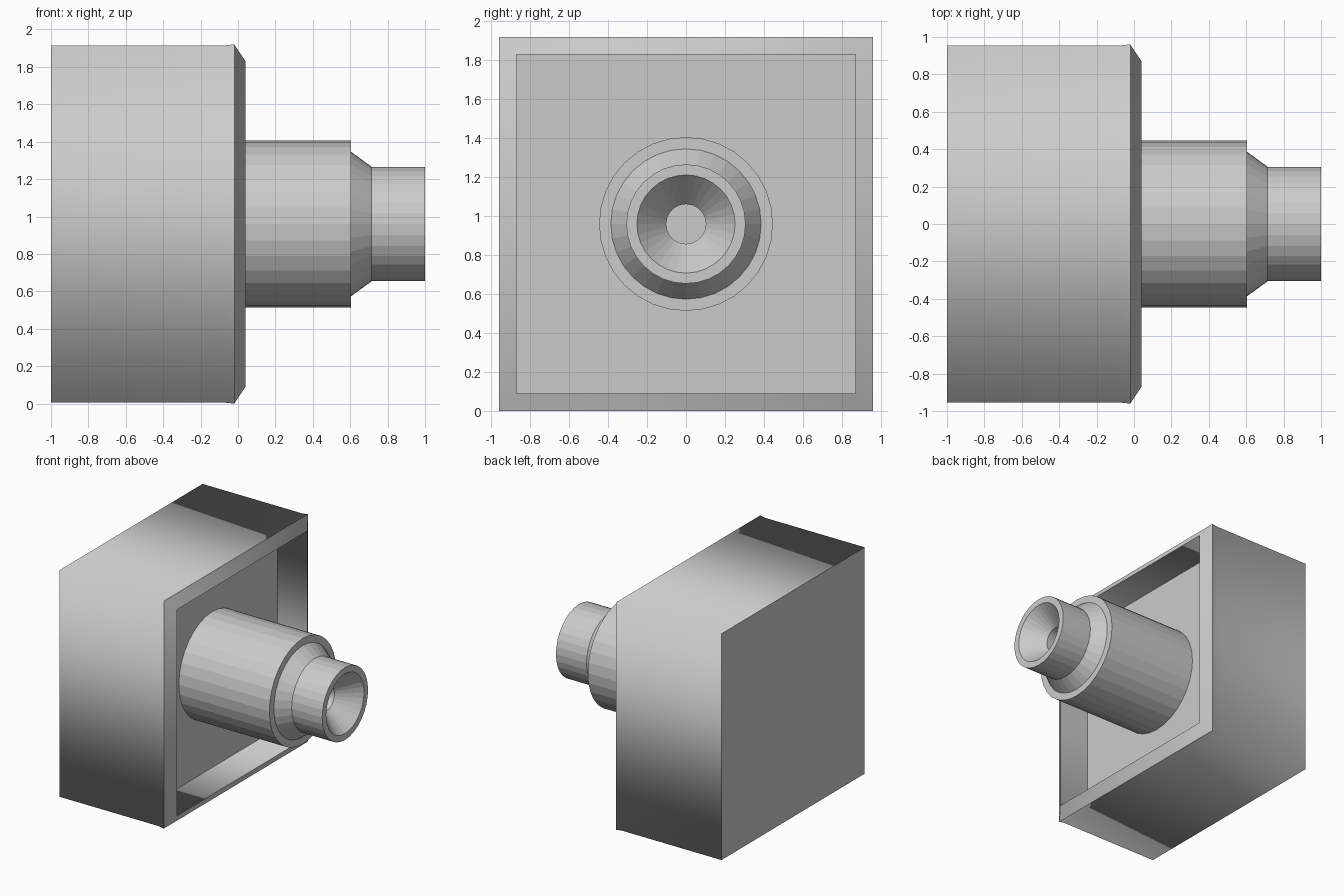
import bpy, bmesh
from math import sin, cos, pi, sqrt

if "Cube" in bpy.data.objects:
    bpy.data.objects.remove(bpy.data.objects["Cube"])

CENTRE_Z = 0.96


def lathe(name, profile, sides, turn=0.0, scale=1.0, smooth=False):
    """Sweep (x, radius) points around the x axis and cap both ends."""
    bm = bmesh.new()
    rings = []
    for x, r in profile:
        rings.append([bm.verts.new((x,
                                    r * scale * cos(turn + 2 * pi * i / sides),
                                    CENTRE_Z + r * scale * sin(turn + 2 * pi * i / sides)))
                      for i in range(sides)])
    for a, b in zip(rings, rings[1:]):
        for i in range(sides):
            j = (i + 1) % sides
            bm.faces.new((a[i], a[j], b[j], b[i]))
    bm.faces.new(rings[0])
    bm.faces.new(rings[-1])
    bmesh.ops.recalc_face_normals(bm, faces=bm.faces)
    for f in bm.faces:
        f.smooth = smooth
    # Keep profile creases sharp; the long edges stay soft
    for ring in rings:
        for i in range(sides):
            e = bm.edges.get((ring[i], ring[(i + 1) % sides]))
            if e.calc_face_angle(0) > 0.5:
                e.smooth = False
    mesh = bpy.data.meshes.new(name)
    bm.to_mesh(mesh)
    bm.free()
    obj = bpy.data.objects.new(name, mesh)
    bpy.context.collection.objects.link(obj)
    return obj


# Square housing: slightly flared lip, chamfered rim and recessed front panel
lathe("housing", [(-1.0, 0.955), (-0.07, 0.955), (-0.02, 0.96),
                  (0.04, 0.87), (-0.24, 0.87)],
      sides=4, turn=pi / 4, scale=sqrt(2), smooth=True)

# Stepped barrel: thick sleeve, tapered shoulder, neck, funnel mouth and bore
lathe("barrel", [(-0.24, 0.446), (0.605, 0.446), (0.605, 0.386),
                 (0.715, 0.306), (1.0, 0.306), (1.0, 0.252),
                 (0.83, 0.102), (0.5, 0.102)], sides=32)
